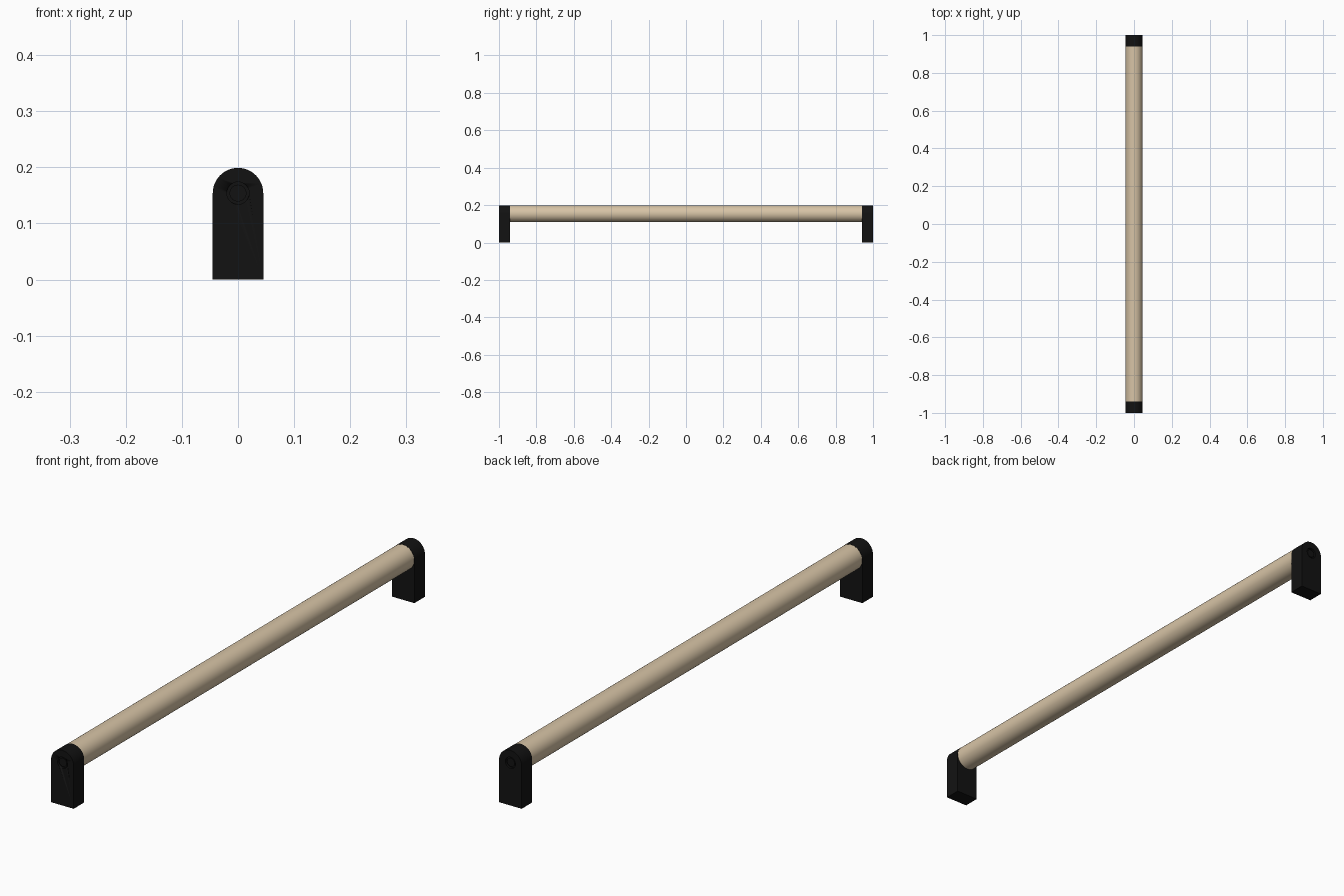
import bpy, bmesh, math
from mathutils import Matrix

if "Cube" in bpy.data.objects:
    bpy.data.objects.remove(bpy.data.objects["Cube"])

R, AXIS_Z, INNER, OUTER = 0.045, 0.154, 0.94, 1.0


def material(name, color):
    m = bpy.data.materials.new(name)
    m.diffuse_color = color
    m.use_nodes = True
    m.node_tree.nodes["Principled BSDF"].inputs["Base Color"].default_value = m.diffuse_color
    return m


black = material("black_plastic", (0.006, 0.006, 0.006, 1))
wood = material("pale_wood", (0.68, 0.55, 0.38, 1))


def finish(obj, name, mat):
    obj.name = name
    obj.data.materials.append(mat)
    bpy.ops.object.select_all(action='DESELECT')
    obj.select_set(True)
    bpy.context.view_layer.objects.active = obj
    bpy.ops.object.shade_smooth_by_angle(angle=math.radians(35))


def cylinder(name, radius, y0, y1, mat, sides=48, z=AXIS_Z):
    bpy.ops.mesh.primitive_cylinder_add(
        vertices=sides, radius=radius, depth=abs(y1 - y0),
        location=(0, (y0 + y1) / 2, z), rotation=(math.pi / 2, 0, 0))
    obj = bpy.context.object
    finish(obj, name, mat)
    return obj


def bracket(name, side):
    # arch outline extruded along y
    outline = [(-R, 0), (R, 0)]
    outline += [(R * math.cos(math.pi * i / 24), AXIS_Z + R * math.sin(math.pi * i / 24))
                for i in range(25)]
    bm = bmesh.new()
    face = bm.faces.new([bm.verts.new((x, INNER, z)) for x, z in outline])
    new = bmesh.ops.extrude_face_region(bm, geom=[face])["geom"]
    bmesh.ops.translate(bm, vec=(0, OUTER - INNER, 0),
                        verts=[v for v in new if isinstance(v, bmesh.types.BMVert)])
    bm.transform(Matrix.Diagonal((1, side, 1, 1)))
    bmesh.ops.recalc_face_normals(bm, faces=bm.faces)
    mesh = bpy.data.meshes.new(name)
    bm.to_mesh(mesh)
    bm.free()
    obj = bpy.data.objects.new(name, mesh)
    bpy.context.collection.objects.link(obj)

    # shallow counterbore for the fixing screw
    cutter = cylinder(name + "_cutter", 0.02, side * 0.992, side * 1.02, black, 32)
    cutter.hide_render = True
    cutter.hide_viewport = True
    cut = obj.modifiers.new("screw_recess", 'BOOLEAN')
    cut.operation = 'DIFFERENCE'
    cut.object = cutter
    cut.solver = 'EXACT'
    finish(obj, name, black)


# round bar between the brackets
cylinder("round_bar", R - 0.0005, -INNER - 0.002, INNER + 0.002, wood, 64)

# end brackets and their screw heads
for label, side in (("front", -1), ("back", 1)):
    bracket(label + "_bracket", side)
    cylinder(label + "_screw_head", 0.015, side * 0.988, side * 0.997, black, 32)
